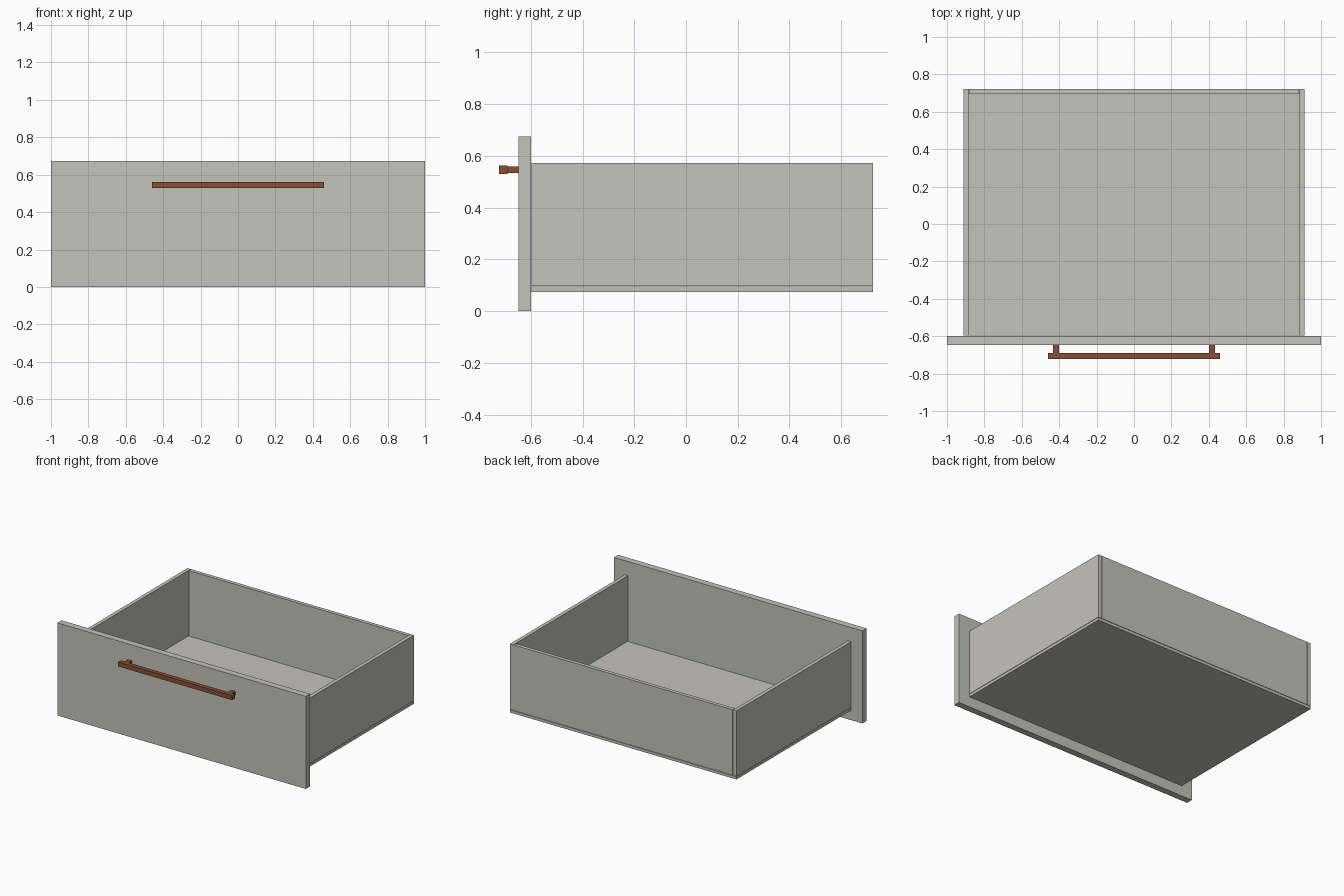
import bpy

cube = bpy.data.objects.get("Cube")
if cube:
    bpy.data.objects.remove(cube, do_unlink=True)


def material(name, color):
    mat = bpy.data.materials.new(name)
    mat.use_nodes = True
    rgba = (*color, 1)
    mat.diffuse_color = rgba
    mat.node_tree.nodes["Principled BSDF"].inputs["Base Color"].default_value = rgba
    return mat


def box(name, mat, x, y, z):
    """Box spanning the given (low, high) range on each axis."""
    spans = (x, y, z)
    bpy.ops.mesh.primitive_cube_add(size=1, location=[(a + b) / 2 for a, b in spans])
    obj = bpy.context.object
    obj.name = name
    obj.scale = [b - a for a, b in spans]
    bpy.ops.object.transform_apply(location=False, rotation=False, scale=True)
    obj.data.materials.append(mat)
    return obj


grey = material("warm grey", (0.552, 0.546, 0.503))
brown = material("copper brown", (0.242, 0.076, 0.034))

# Main dimensions
half_width = 0.912
board = 0.027
gap = 0.003
front_y, back_y = -0.597, 0.722
floor_top, wall_top = 0.094, 0.573
walls = (floor_top + gap, wall_top)

# Front panel, floor and back board
box("front_panel", grey, (-1, 1), (-0.648, front_y - gap), (0, 0.674))
box("bottom_panel", grey, (-half_width, half_width), (front_y, back_y), (0.074, floor_top))
inner = half_width - board - gap
box("back_board", grey, (-inner, inner), (back_y - board, back_y), walls)

# Side boards and handle posts, mirrored
for side, sign in (("left", 1), ("right", -1)):
    box(side + "_side_board", grey,
        sorted((sign * half_width, sign * (half_width - board))), (front_y, back_y), walls)
    box(side + "_handle_post", brown,
        sorted((sign * 0.4, sign * 0.432)), (-0.69, -0.648), (0.533, 0.559))

# Handle bar
box("handle_bar", brown, (-0.459, 0.459), (-0.722, -0.69), (0.53, 0.562))
